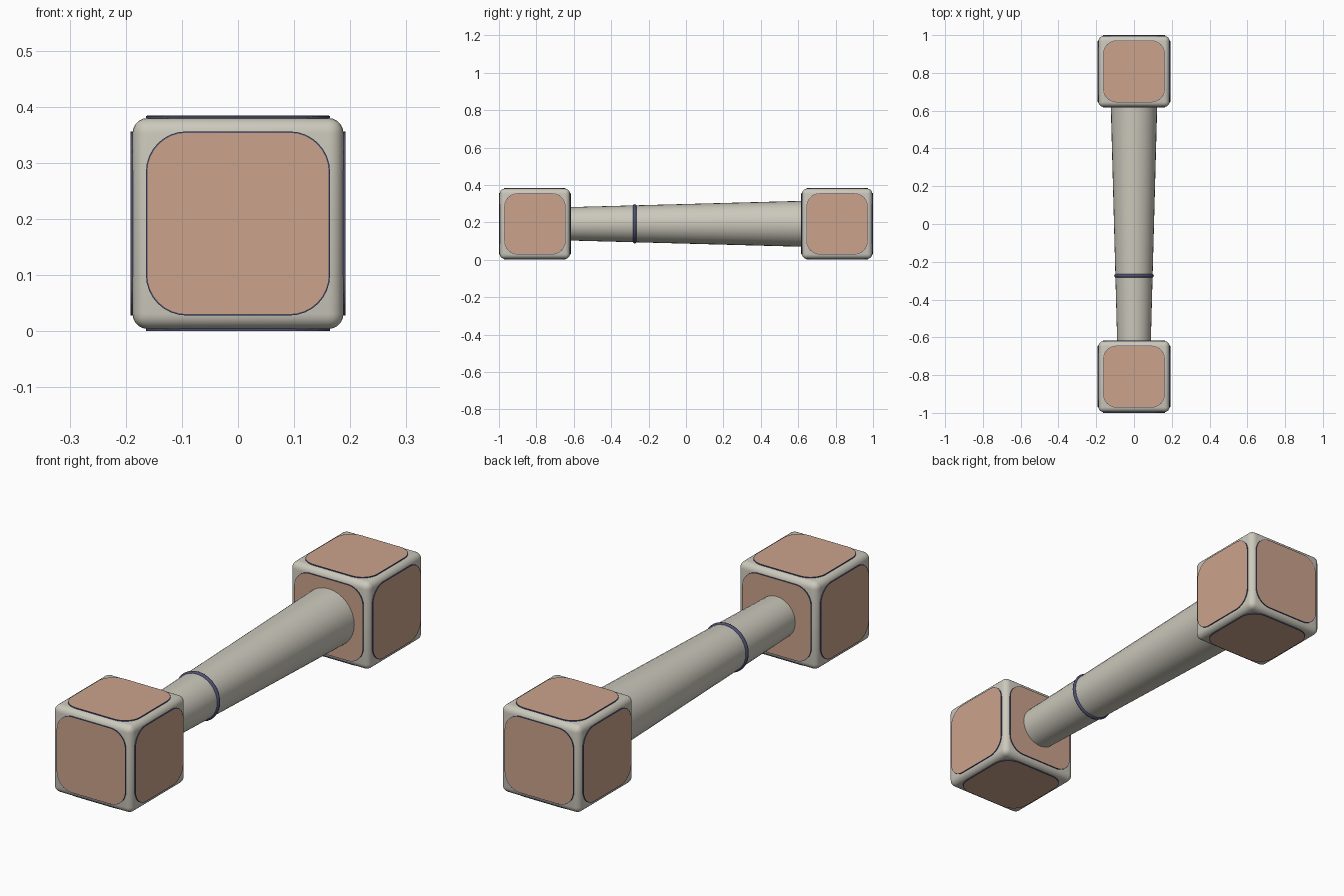
import bpy, bmesh, math
from mathutils import Matrix, Vector

if "Cube" in bpy.data.objects:
    bpy.data.objects.remove(bpy.data.objects["Cube"])

H = 0.188          # half size of the end cubes
OUT = 0.192        # panel outer face, also height of the centre axis
CY = 0.808         # cube centre distance along y


def material(name, rgb):
    m = bpy.data.materials.new(name)
    m.diffuse_color = (*rgb, 1)
    m.use_nodes = True
    m.node_tree.nodes["Principled BSDF"].inputs["Base Color"].default_value = m.diffuse_color
    return m


shell = material("warm grey", (0.60, 0.58, 0.50))
tan = material("tan", (0.60, 0.37, 0.265))
navy = material("navy", (0.075, 0.08, 0.17))


def finish(bm, name, mats, angle=30):
    me = bpy.data.meshes.new(name)
    bmesh.ops.recalc_face_normals(bm, faces=bm.faces)
    bm.to_mesh(me)
    bm.free()
    for m in mats:
        me.materials.append(m)
    ob = bpy.data.objects.new(name, me)
    bpy.context.collection.objects.link(ob)
    bpy.ops.object.select_all(action='DESELECT')
    ob.select_set(True)
    bpy.context.view_layer.objects.active = ob
    bpy.ops.object.shade_smooth_by_angle(angle=math.radians(angle))
    return ob


def rounded_square(half, r, steps=8):
    pts = []
    for k in range(4):
        a0 = k * math.pi / 2
        c = half - r
        sx = 1 if k in (0, 3) else -1
        sy = 1 if k in (0, 1) else -1
        for i in range(steps + 1):
            a = a0 + i / steps * math.pi / 2
            pts.append((sx * c + r * math.cos(a), sy * c + r * math.sin(a)))
    return pts


# Side directions of a cube
SIDES = [Matrix.Rotation(math.radians(a), 4, 'X') for a in (0, 90, 180, 270)]
SIDES += [Matrix.Rotation(math.radians(a), 4, 'Y') for a in (90, -90)]

for label, sy in (("front", -1), ("back", 1)):
    centre = Matrix.Translation((0, sy * CY, OUT))

    # Rounded end cube
    bm = bmesh.new()
    bmesh.ops.create_cube(bm, size=2 * H, matrix=centre)
    bmesh.ops.bevel(bm, geom=bm.edges[:], offset=0.027, segments=5,
                    profile=0.5, affect='EDGES')
    finish(bm, label + "_cube", [shell])

    # Inset panels: tan faces with a thin navy rim
    bm = bmesh.new()
    outer = rounded_square(0.164, 0.072)
    inner = rounded_square(0.1615, 0.0695)
    for rot in SIDES:
        mat = centre @ rot
        rings = [[bm.verts.new(mat @ Vector((x, y, z))) for x, y in loop]
                 for loop, z in ((outer, H - 0.004), (outer, OUT - 0.0005),
                                 (inner, OUT))]
        n = len(outer)
        for a, b in zip(rings, rings[1:]):
            for i in range(n):
                f = bm.faces.new((a[i], a[(i + 1) % n], b[(i + 1) % n], b[i]))
                f.material_index = 1
        bm.faces.new(rings[-1])
        bm.faces.new(rings[0][::-1]).material_index = 1
    finish(bm, label + "_panels", [tan, navy], 10)

# Tapered shaft between the cubes
bm = bmesh.new()
bmesh.ops.create_cone(
    bm, cap_ends=True, segments=32, radius1=0.123, radius2=0.089, depth=1.26,
    matrix=Matrix.Translation((0, 0, OUT)) @ Matrix.Rotation(math.pi / 2, 4, 'X'))
finish(bm, "tapered_shaft", [shell])

# Thin band around the shaft
bpy.ops.mesh.primitive_torus_add(
    location=(0, -0.274, OUT), rotation=(math.pi / 2, 0, 0),
    major_radius=0.096, minor_radius=0.009, major_segments=40, minor_segments=10)
band = bpy.context.object
band.name = "shaft_band"
band.data.materials.append(navy)
bpy.ops.object.shade_smooth()
